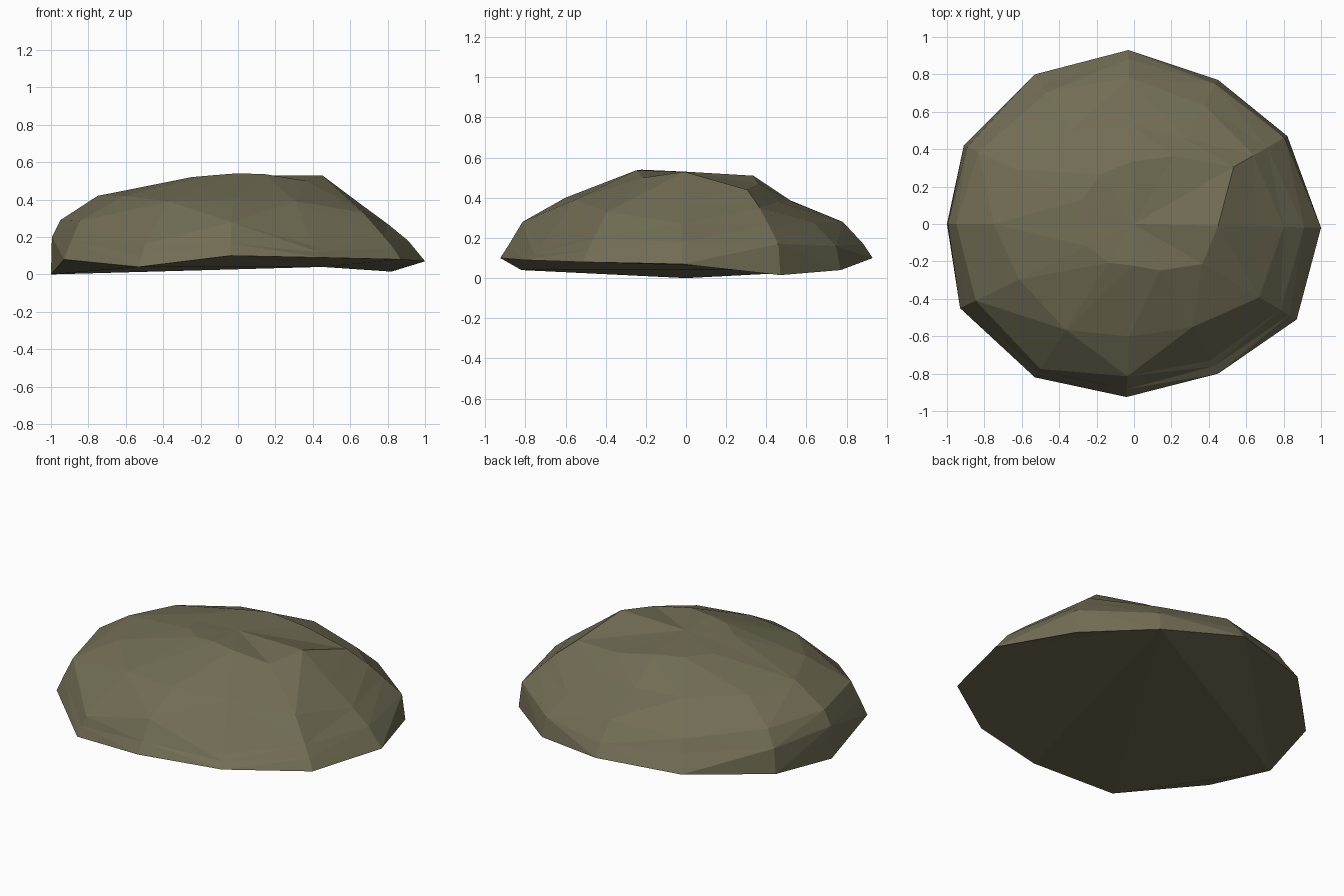
import bpy, bmesh

if "Cube" in bpy.data.objects:
    bpy.data.objects.remove(bpy.data.objects["Cube"])

# Irregular ground outline, 12 corners counter-clockwise from +x: x, y, z
OUTLINE = [(1, -.02, .07), (.82, .47, .015), (.45, .77, .04), (-.03, .93, .10),
           (-.53, .80, .08), (-.91, .42, .04), (-1, 0, 0), (-.93, -.45, .08),
           (-.53, -.82, .04), (-.04, -.925, .10), (.45, -.80, .09), (.87, -.51, .08)]

# Rising profiles (fraction of outline radius, height) toward +x, +y, -x, -y
PROFILES = [[(.91, .18), (.80, .27), (.65, .38), (.45, .53)],
            [(.95, .17), (.84, .28), (.57, .38), (.36, .51)],
            [(.995, .20), (.95, .29), (.75, .42), (.28, .51)],
            [(.955, .165), (.88, .28), (.65, .40), (.24, .54)]]

# Individual chips and bumps: (meridian, ring) -> (fraction, height)
CHIPS = {(1, 0): (.98, .17), (1, 1): (.87, .27), (1, 2): (.78, .35), (1, 3): (.65, .44),
         (2, 0): (.97, .16), (2, 3): (.47, .47),
         (4, 0): (.925, .18), (4, 1): (.88, .25),
         (7, 0): (.96, .175), (7, 1): (.91, .285), (7, 2): (.66, .42),
         (8, 0): (.97, .10), (8, 1): (.945, .16), (8, 2): (.69, .39),
         (10, 0): (.95, .12), (10, 1): (.91, .15), (10, 2): (.69, .39),
         (11, 0): (.955, .14), (11, 1): (.90, .20), (11, 2): (.77, .33), (11, 3): (.42, .50)}


def ring_point(k, ring):
    """Blend the two neighbouring profiles at one meridian."""
    q, t = k // 3, (k % 3) / 3
    a, b = PROFILES[q][ring], PROFILES[(q + 1) % 4][ring]
    f, z = (a[i] * (1 - t) + b[i] * t for i in (0, 1))
    f, z = CHIPS.get((k, ring), (f, z))
    return OUTLINE[k][0] * f, OUTLINE[k][1] * f, z


bm = bmesh.new()
rings = [[bm.verts.new(p) for p in OUTLINE]]
for r in range(4):
    rings.append([bm.verts.new(ring_point(k, r)) for k in range(12)])
top = bm.verts.new((0, 0, .53))


def fan(corners):
    """Fan of underside triangles from the first listed corner."""
    v = [rings[0][c] for c in corners]
    for b, c in zip(v[1:], v[2:]):
        bm.faces.new((v[0], c, b))


# Underside: back-left, front-left corner and right-hand fans
fan((6, 2, 3, 4, 5))
fan((6, 7, 8))
fan((2, 6, 8))
fan((2, 8, 9, 10, 11, 0, 1))

# Faceted sides and crown, each facet split along its raised diagonal
for lo, hi in zip(rings, rings[1:]):
    for k in range(12):
        n = (k + 1) % 12
        a, b, c, d = lo[k], lo[n], hi[n], hi[k]
        normal = (b.co - a.co).cross(c.co - a.co)
        if normal.dot(d.co - a.co) < 0:
            bm.faces.new((a, b, c))
            bm.faces.new((a, c, d))
        else:
            bm.faces.new((a, b, d))
            bm.faces.new((b, c, d))
for k in range(12):
    bm.faces.new((rings[-1][k], rings[-1][(k + 1) % 12], top))
bmesh.ops.recalc_face_normals(bm, faces=bm.faces[:])

mesh = bpy.data.meshes.new("boulder")
bm.to_mesh(mesh)
bm.free()
stone = bpy.data.materials.new("olive stone")
stone.diffuse_color = (.165, .152, .09, 1)
stone.use_nodes = True
stone.node_tree.nodes["Principled BSDF"].inputs["Base Color"].default_value = stone.diffuse_color
mesh.materials.append(stone)
bpy.context.collection.objects.link(bpy.data.objects.new("boulder", mesh))
